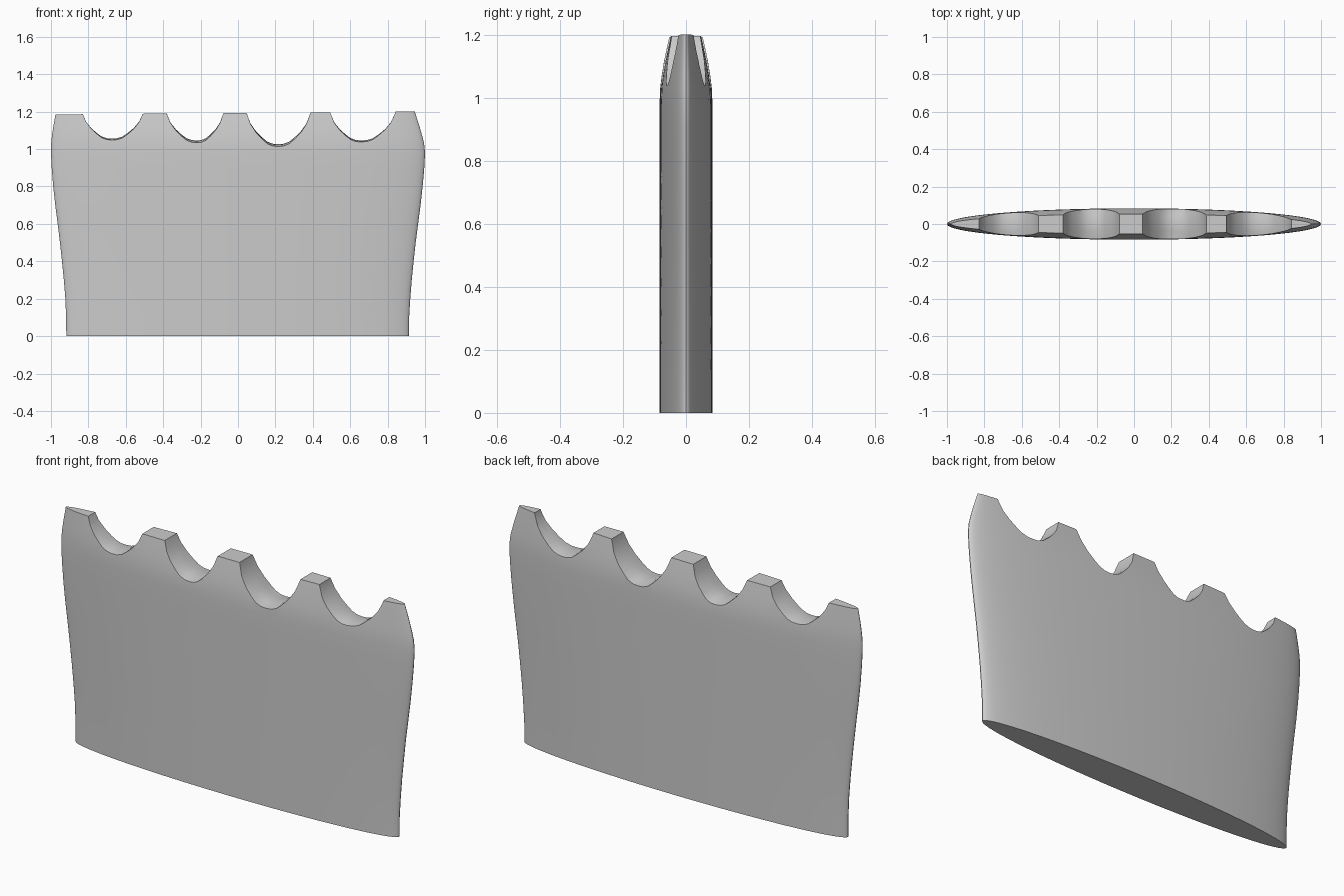
import bpy, bmesh, math

if "Cube" in bpy.data.objects:
    bpy.data.objects.remove(bpy.data.objects["Cube"])

SEG = 96


def make_object(name, bm):
    bmesh.ops.recalc_face_normals(bm, faces=bm.faces)
    mesh = bpy.data.meshes.new(name)
    bm.to_mesh(mesh)
    bm.free()
    obj = bpy.data.objects.new(name, mesh)
    bpy.context.collection.objects.link(obj)
    return obj


def loft(bm, rings):
    """Bridge closed rings of points and cap both ends."""
    loops = [[bm.verts.new(p) for p in ring] for ring in rings]
    for a, b in zip(loops, loops[1:]):
        n = len(a)
        for i in range(n):
            bm.faces.new((a[i], a[(i + 1) % n], b[(i + 1) % n], b[i]))
    bm.faces.new(loops[0][::-1])
    bm.faces.new(loops[-1])


# Flat oval body: z, left x, right x, half thickness, tilt of the ring
sections = [
    (0.00, -0.918, 0.914, 0.084, 0), (0.10, -0.919, 0.915, 0.084, 0),
    (0.20, -0.923, 0.921, 0.084, 0), (0.30, -0.931, 0.929, 0.084, 0),
    (0.40, -0.941, 0.939, 0.084, 0), (0.50, -0.952, 0.950, 0.084, 0),
    (0.60, -0.964, 0.963, 0.084, 0), (0.70, -0.977, 0.976, 0.084, 0),
    (0.80, -0.988, 0.987, 0.084, 0), (0.90, -0.996, 0.996, 0.084, 0),
    (0.98, -1.000, 1.000, 0.084, 0), (1.03, -0.999, 0.995, 0.082, 0),
    (1.07, -0.995, 0.985, 0.077, 0), (1.12, -0.988, 0.970, 0.069, 0.003),
    (1.193, -0.976, 0.945, 0.053, 0.008),
]
rings = []
for z, left, right, thick, tilt in sections:
    ring = []
    for i in range(SEG):
        a = 2 * math.pi * i / SEG
        x = (left + right) / 2 + (right - left) / 2 * math.cos(a)
        ring.append((x, thick * math.sin(a), z + tilt * x))
    rings.append(ring)
bm = bmesh.new()
loft(bm, rings)
body = make_object("scalloped_blade", bm)

# Scoops along the top edge: left x, right x, lowest x, lowest z
notches = [(-0.832, -0.508, -0.675, 1.044), (-0.382, -0.078, -0.220, 1.034),
           (0.046, 0.387, 0.215, 1.014), (0.494, 0.840, 0.660, 1.034)]
curve = [(1.0, 0.0), (0.88, 0.33), (0.70, 0.59), (0.50, 0.79),
         (0.34, 0.92), (0.17, 0.985)]
bm = bmesh.new()
for left, right, low_x, low_z in notches:
    rim = 1.193
    pts = [(low_x + (left - low_x) * u, d) for u, d in curve]
    pts.append((low_x, 1.0))
    pts += [(low_x + (right - low_x) * u, d) for u, d in reversed(curve)]
    rings = []
    # slightly raised along the middle, like a shallow saddle
    for y, lift in ((-0.15, 0), (-0.08, 0), (-0.04, 0.008), (0, 0.012),
                    (0.04, 0.008), (0.08, 0), (0.15, 0)):
        ring = [(x, y, rim - (rim - low_z) * d + lift * d) for x, d in pts]
        ring += [(right + 0.012, y, 1.3), (left - 0.012, y, 1.3)]
        rings.append(ring)
    loft(bm, rings)
cutter = make_object("notch_cutter", bm)
cutter.hide_render = True

mod = body.modifiers.new("notches", 'BOOLEAN')
mod.operation = 'DIFFERENCE'
mod.solver = 'EXACT'
mod.object = cutter
bpy.context.view_layer.objects.active = body
body.select_set(True)
cutter.select_set(False)
bpy.ops.object.modifier_apply(modifier=mod.name)
bpy.data.objects.remove(cutter, do_unlink=True)
bpy.ops.object.shade_smooth_by_angle(angle=math.radians(30))
